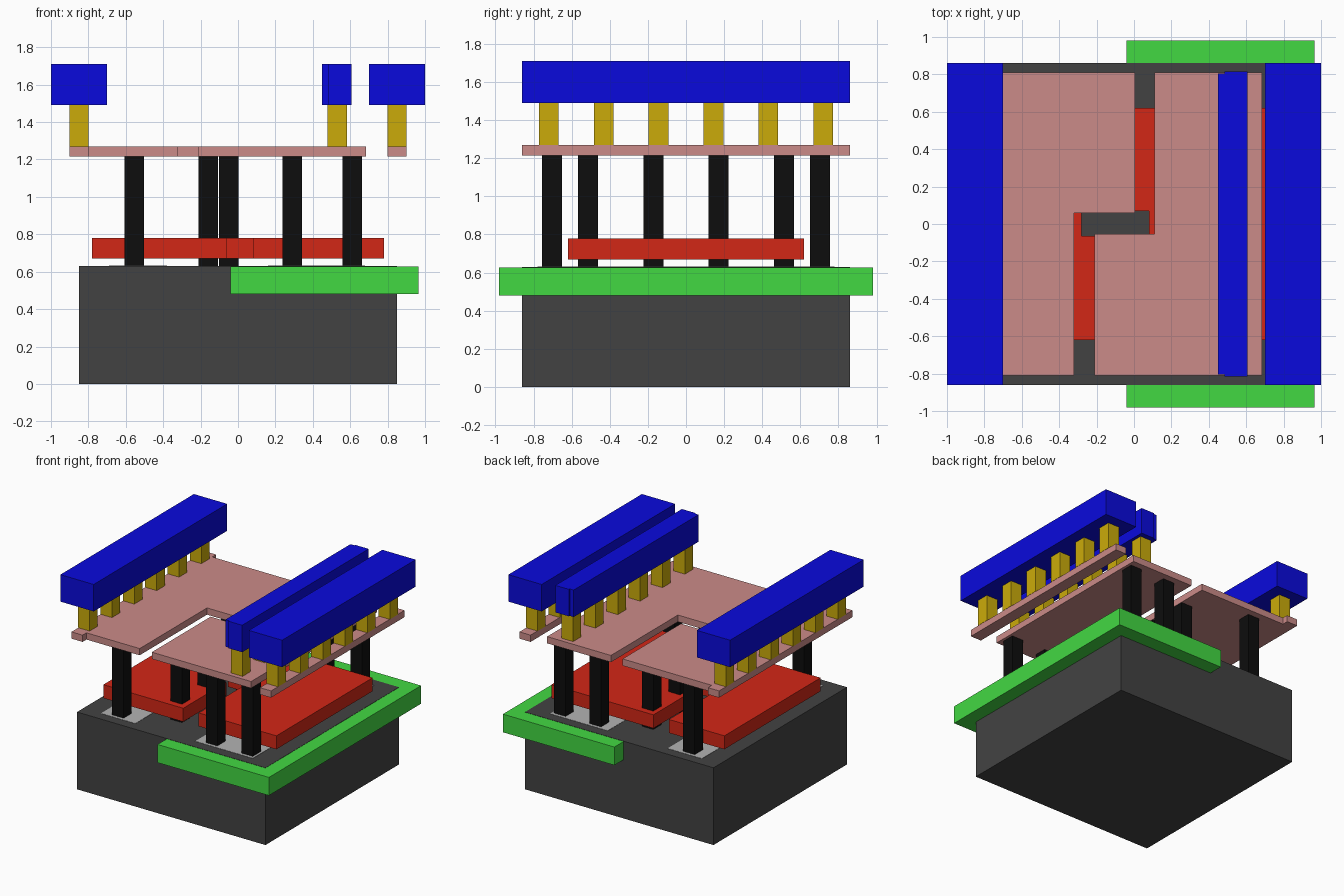
import bpy, bmesh

if "Cube" in bpy.data.objects:
    bpy.data.objects.remove(bpy.data.objects["Cube"])


def material(name, rgb):
    m = bpy.data.materials.new(name)
    m.diffuse_color = (*rgb, 1)
    m.use_nodes = True
    m.node_tree.nodes["Principled BSDF"].inputs["Base Color"].default_value = m.diffuse_color
    return m


DARK = material("substrate_dark", (0.055, 0.055, 0.055))
PALE = material("diffusion_pale", (0.45, 0.45, 0.45))
GREEN = material("well_green", (0.055, 0.69, 0.055))
RED = material("gate_red", (0.65, 0.02, 0.008))
BLACK = material("contact_black", (0.004, 0.004, 0.004))
PINK = material("metal_pink", (0.6, 0.26, 0.25))
GOLD = material("via_gold", (0.6, 0.41, 0.003))
BLUE = material("metal_blue", (0.003, 0.003, 0.72))


def slab(name, outline, z0, z1, mat):
    """Extrude a flat outline from z0 up to z1."""
    bm = bmesh.new()
    face = bm.faces.new([bm.verts.new((x, y, z0)) for x, y in outline])
    top = bmesh.ops.extrude_face_region(bm, geom=[face])["geom"]
    for v in top:
        if isinstance(v, bmesh.types.BMVert):
            v.co.z = z1
    bmesh.ops.recalc_face_normals(bm, faces=bm.faces)
    me = bpy.data.meshes.new(name)
    bm.to_mesh(me)
    bm.free()
    me.materials.append(mat)
    ob = bpy.data.objects.new(name, me)
    bpy.context.collection.objects.link(ob)
    return ob


def box(name, x0, x1, y0, y1, z0, z1, mat):
    return slab(name, [(x0, y0), (x1, y0), (x1, y1), (x0, y1)], z0, z1, mat)


def post(name, x, y, z0, z1, mat, h=0.052):
    return box(name, x - h, x + h, y - h, y + h, z0, z1, mat)


# Substrate block, with the well set into its right half
box("substrate", -0.85, 0.85, -0.86, 0.86, 0, 0.63, DARK)
box("well", -0.04, 0.965, -0.98, 0.98, 0.48, 0.628, GREEN)

# Pale diffusion strips on the substrate
box("diffusion_left", -0.69, -0.38, -0.78, 0.78, 0.6, 0.632, PALE)
box("diffusion_right", 0.16, 0.68, -0.78, 0.78, 0.6, 0.632, PALE)

# Interlocking gate plates
slab("gate_left", [(-0.78, -0.62), (-0.06, -0.62), (-0.06, -0.065),
                   (-0.28, -0.065), (-0.28, 0.62), (-0.78, 0.62)], 0.67, 0.78, RED)
slab("gate_right", [(0.08, -0.62), (0.78, -0.62), (0.78, 0.62),
                    (-0.14, 0.62), (-0.14, 0.07), (0.08, 0.07)], 0.67, 0.78, RED)

# Contacts from the substrate up to the first metal
for s in (-1, 1):
    for x in (-0.555, 0.29, 0.61):
        post("diffusion_contact", x, s * 0.703, 0.63, 1.215, BLACK)
    for y in (0.17, 0.515):
        post("gate_contact", -0.105 + s * 0.055, s * y, 0.63, 1.215, BLACK)

# First metal layer: two interlocking plates and the right supply strip
slab("lower_metal_left", [(-0.9, -0.86), (-0.8, -0.86), (-0.8, -0.81), (-0.32, -0.81),
                          (-0.32, 0.058), (0.005, 0.058), (0.005, 0.81), (-0.8, 0.81),
                          (-0.8, 0.86), (-0.9, 0.86)], 1.215, 1.27, PINK)
slab("lower_metal_right", [(-0.21, -0.81), (0.685, -0.81), (0.685, 0.81), (0.11, 0.81),
                           (0.11, -0.053), (-0.21, -0.053)], 1.215, 1.27, PINK)
box("lower_metal_strip", 0.8, 0.9, -0.86, 0.86, 1.215, 1.27, PINK)

# Vias in three rows of six
for x in (-0.85, 0.53, 0.85):
    for i in range(6):
        post("via", x, -0.72 + 0.288 * i, 1.27, 1.49, GOLD)

# Upper metal rails
box("rail_left", -1, -0.7, -0.86, 0.86, 1.49, 1.71, BLUE)
box("rail_right", 0.7, 1, -0.86, 0.86, 1.49, 1.71, BLUE)
slab("rail_middle", [(0.45, -0.805), (0.485, -0.805), (0.485, -0.815), (0.608, -0.815),
                     (0.608, 0.815), (0.485, 0.815), (0.485, 0.805), (0.45, 0.805)],
     1.49, 1.71, BLUE)
